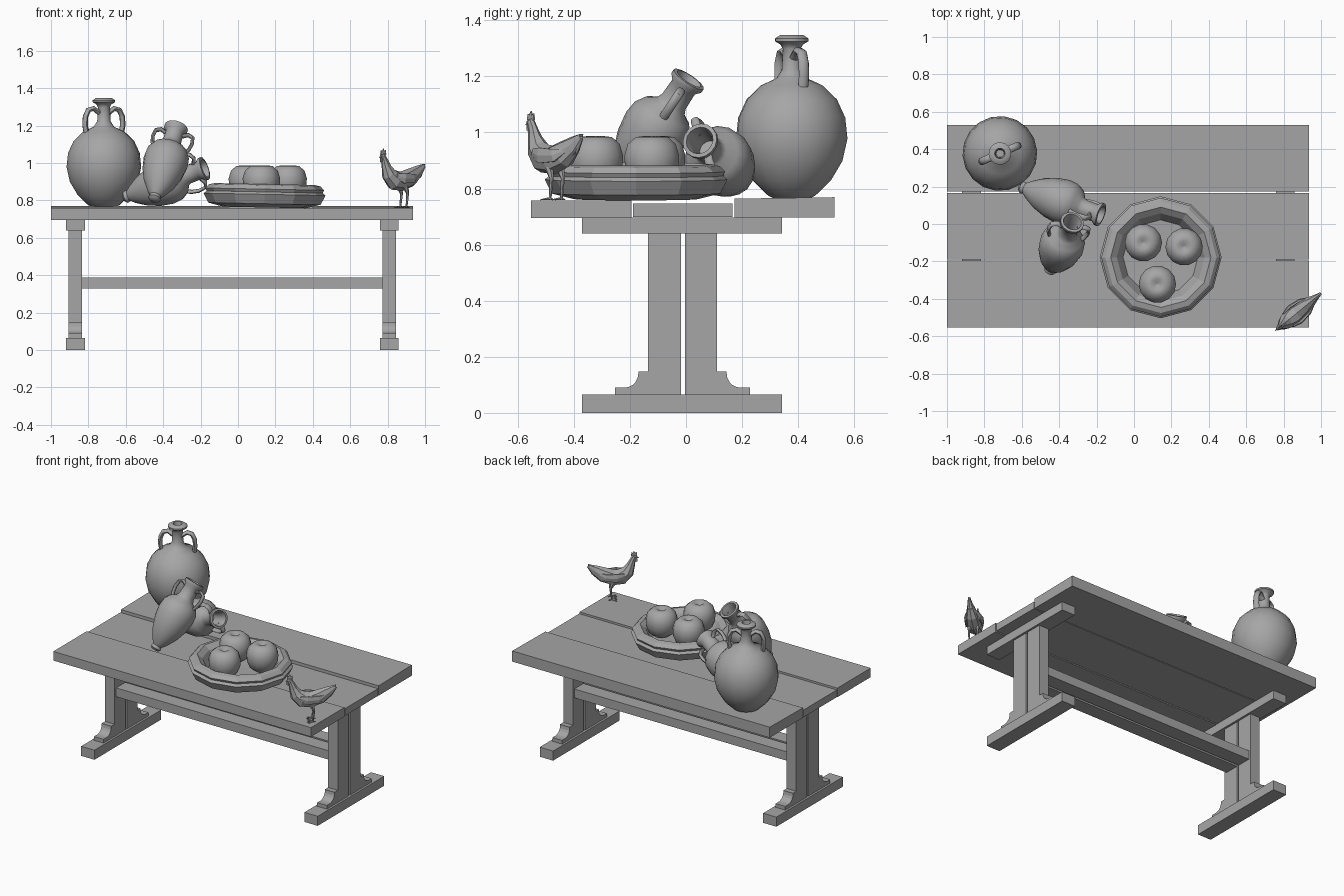
import bpy, bmesh, math
from mathutils import Matrix, Vector

if "Cube" in bpy.data.objects:
    bpy.data.objects.remove(bpy.data.objects["Cube"])

grey = bpy.data.materials.new("plain grey")
grey.use_nodes = True
grey.diffuse_color = (0.38, 0.38, 0.38, 1)
grey.node_tree.nodes["Principled BSDF"].inputs["Base Color"].default_value = grey.diffuse_color


def finish(name, bm, matrix=None, smooth=None):
    bmesh.ops.recalc_face_normals(bm, faces=bm.faces)
    mesh = bpy.data.meshes.new(name)
    bm.to_mesh(mesh)
    bm.free()
    mesh.materials.append(grey)
    obj = bpy.data.objects.new(name, mesh)
    bpy.context.collection.objects.link(obj)
    if matrix:
        obj.matrix_world = matrix
    if smooth:
        bpy.ops.object.select_all(action='DESELECT')
        obj.select_set(True)
        bpy.context.view_layer.objects.active = obj
        bpy.ops.object.shade_smooth_by_angle(angle=math.radians(smooth))
    return obj


def box(name, x, y, z):
    bm = bmesh.new()
    bmesh.ops.create_cube(bm, size=1)
    size = [b - a for a, b in (x, y, z)]
    mid = [(a + b) / 2 for a, b in (x, y, z)]
    bm.transform(Matrix.Translation(mid) @ Matrix.Diagonal((*size, 1)))
    return finish(name, bm)


def loft(name, rings, matrix=None, smooth=None):
    # Skin closed rings and cap both ends
    bm = bmesh.new()
    loops = [[bm.verts.new(p) for p in ring] for ring in rings]
    n = len(loops[0])
    for a, b in zip(loops, loops[1:]):
        for i in range(n):
            bm.faces.new((a[i], a[(i + 1) % n], b[(i + 1) % n], b[i]))
    bm.faces.new(loops[0])
    bm.faces.new(loops[-1])
    return finish(name, bm, matrix, smooth)


def lathe(name, profile, sides, matrix, smooth=None):
    angles = [2 * math.pi * i / sides for i in range(sides)]
    rings = [[Vector((r * math.cos(a), r * math.sin(a), z)) for a in angles] for r, z in profile]
    return loft(name, rings, matrix, smooth)


def sweep(name, path, radii, side, matrix=None, sides=8, smooth=None):
    # radii: (in-plane, sideways) half sizes per path point
    pts = [Vector(p) for p in path]
    side = Vector(side).normalized()
    rings = []
    for i, p in enumerate(pts):
        t = (pts[min(i + 1, len(pts) - 1)] - pts[max(i - 1, 0)]).normalized()
        n = side.cross(t).normalized()
        h, w = radii[i]
        rings.append([p + n * h * math.sin(a) + side * w * math.cos(a)
                      for a in (2 * math.pi * k / sides for k in range(sides))])
    return loft(name, rings, matrix, smooth)


def plate(name, outline, axis, thickness, matrix=None):
    # Flat outline extruded symmetrically along an axis
    half = Vector(axis) * thickness / 2
    rings = [[Vector(p) + half * s for p in outline] for s in (-1, 1)]
    return loft(name, rings, matrix)


def frame(origin, axis, side):
    z = Vector(axis).normalized()
    s = Vector(side)
    x = (s - z * s.dot(z)).normalized()
    m = Matrix((x, z.cross(x), z)).transposed().to_4x4()
    m.translation = origin
    return m


# Table top planks
box("front_plank", (-1, 0.935), (-0.553, -0.195), (0.695, 0.757))
box("middle_plank", (-1, 0.935), (-0.189, 0.166), (0.698, 0.747))
back_plank = box("back_plank", (-1, 0.935), (0.173, 0.53), (0.697, 0.764))
for v in back_plank.data.vertices:
    if v.co.z > 0.7 and v.co.y > 0.4:
        v.co.z += 0.005

# Trestles
for end, cx in (("right", -0.869), ("left", 0.808)):
    wide, thin = (cx - 0.05, cx + 0.05), (cx - 0.036, cx + 0.036)
    box(end + "_foot", wide, (-0.37, 0.343), (0, 0.065))
    box(end + "_top_bar", wide, (-0.37, 0.343), (0.64, 0.697))
    box(end + "_front_post", thin, (-0.135, -0.018), (0.065, 0.697))
    box(end + "_back_post", thin, (-0.003, 0.11), (0.065, 0.697))
    for part, y0, d in (("front", -0.135, -1), ("back", 0.11, 1)):
        arc = [(0.085 - 0.05 * math.cos(a), 0.14 - 0.05 * math.sin(a))
               for a in (math.pi / 2 * k / 5 for k in range(6))]
        shape = [(0, 0.065), (0, 0.148), (0.035, 0.148)] + arc + [(0.118, 0.09), (0.118, 0.065)]
        plate(f"{end}_{part}_bracket", [(cx, y0 + d * y, z) for y, z in shape], (1, 0, 0), 0.072)

# Stretcher rails
for part, ys in (("front", (-0.118, -0.018)), ("back", (-0.003, 0.095))):
    box(part + "_rail", (-0.84, 0.78), ys, (0.328, 0.388))

# Large jug
jug = frame((-0.717, 0.377, 0.763), (0, 0, 1), (0.92, 0.4, 0))
lathe("large_jug", [(0.06, 0), (0.085, 0.012), (0.14, 0.065), (0.182, 0.135), (0.2, 0.215),
                    (0.192, 0.29), (0.162, 0.355), (0.11, 0.405), (0.055, 0.43), (0.036, 0.46),
                    (0.032, 0.535), (0.04, 0.55), (0.06, 0.562), (0.06, 0.572), (0.042, 0.584),
                    (0.028, 0.584), (0.022, 0.55), (0.02, 0.48)], 18, jug, 50)
for part, d in (("right", -1), ("left", 1)):
    path = [(0.028, 0.505), (0.06, 0.528), (0.09, 0.52), (0.107, 0.485), (0.11, 0.44), (0.1, 0.385)]
    sweep(part + "_jug_handle", [(d * r, 0, z) for r, z in path], [(0.014, 0.02)] * 6,
          (0, 1, 0), jug, 8, 50)

# Two small amphorae, one leaning on the other
amphora = [(0.022, 0), (0.034, 0.012), (0.03, 0.03), (0.05, 0.055), (0.085, 0.115), (0.11, 0.185),
           (0.121, 0.255), (0.116, 0.305), (0.095, 0.34), (0.06, 0.362), (0.05, 0.385),
           (0.048, 0.45), (0.064, 0.468), (0.064, 0.484), (0.05, 0.486), (0.04, 0.45), (0.038, 0.37)]
grip = [(0.042, 0.435), (0.075, 0.452), (0.102, 0.44), (0.108, 0.4), (0.1, 0.36), (0.085, 0.33)]
for name, base, axis, side in (
        ("leaning_amphora", (-0.45, -0.25, 0.8), (0.12, 0.26, 0.39), (1, 0, 0)),
        ("lying_amphora", (-0.61, 0.2, 0.815), (0.43, -0.15, 0.155), (0, -0.4, 0.9))):
    m = frame(base, axis, side)
    lathe(name, amphora, 16, m, 50)
    for k, d in enumerate((-1, 1)):
        sweep(f"{name}_handle_{k + 1}", [(d * r, 0, z) for r, z in grip], [(0.01, 0.016)] * 6,
              (0, 1, 0), m, 8, 50)

# Fruit dish
dish = Matrix.Translation((0.141, -0.178, 0.762)) @ Matrix.Rotation(0.02, 4, 'Y')
lathe("dish", [(0.22, 0), (0.3, 0.02), (0.326, 0.07), (0.31, 0.083), (0.318, 0.098), (0.298, 0.118),
               (0.268, 0.125), (0.235, 0.1), (0.2, 0.035), (0.05, 0.03)], 12, dish)

# Apples
for i, (x, y) in enumerate(((0.05, -0.1), (0.268, -0.122), (0.125, -0.322))):
    lathe(f"apple_{i + 1}", [(0.012, -0.078), (0.045, -0.088), (0.08, -0.06), (0.098, -0.015),
                             (0.1, 0.025), (0.088, 0.065), (0.06, 0.09), (0.03, 0.094), (0.008, 0.075)],
          14, Matrix.Translation((x, y, 0.893)), 60)

# Hen, built facing +x and turned towards the table corner
hen = Matrix.Translation((0.875, -0.472, 0)) @ Matrix.Rotation(math.atan2(-0.63, -0.77), 4, 'Z')
spine = [(-0.155, 0.985), (-0.115, 0.955), (-0.06, 0.922), (0, 0.902), (0.05, 0.907),
         (0.088, 0.94), (0.106, 0.98), (0.118, 1.015), (0.13, 1.038), (0.143, 1.036)]
girth = [(0.012, 0.008), (0.034, 0.02), (0.05, 0.04), (0.052, 0.05), (0.054, 0.05),
         (0.042, 0.038), (0.027, 0.024), (0.019, 0.016), (0.017, 0.014), (0.009, 0.008)]
sweep("hen_body", [(s, 0, z) for s, z in spine], girth, (0, 1, 0), hen, 8)
sweep("hen_beak", [(0.138, 0, 1.037), (0.157, 0, 1.028)], [(0.008, 0.006), (0.001, 0.001)],
      (0, 1, 0), hen, 5)
comb = [(0.108, 1.045), (0.112, 1.068), (0.12, 1.06), (0.126, 1.076), (0.134, 1.064),
        (0.144, 1.066), (0.146, 1.045), (0.13, 1.035)]
wattle = [(0.132, 1.03), (0.146, 1.03), (0.147, 1.008), (0.138, 1.002)]
tail = [(-0.07, 0.955), (-0.125, 0.985), (-0.158, 0.995), (-0.148, 0.965), (-0.13, 0.925), (-0.07, 0.89)]
for name, shape, width in (("hen_comb", comb, 0.006), ("hen_wattle", wattle, 0.01), ("hen_tail", tail, 0.016)):
    plate(name, [(s, 0, z) for s, z in shape], (0, 1, 0), width, hen)

# Hen wings, legs and toes
for part, d in (("left", 1), ("right", -1)):
    y = 0.026 * d
    sweep(part + "_wing", [(0.065, 0.042 * d, 0.93), (0.02, 0.05 * d, 0.918), (-0.05, 0.042 * d, 0.918),
                           (-0.105, 0.018 * d, 0.94)],
          [(0.015, 0.006), (0.032, 0.01), (0.026, 0.009), (0.004, 0.003)], (0, 1, 0), hen, 6)
    sweep(part + "_leg", [(-0.005, y, 0.875), (-0.02, y, 0.835), (-0.012, y, 0.762)],
          [(0.018, 0.015), (0.008, 0.007), (0.005, 0.005)], (0, 1, 0), hen, 6)
    for k, turn in enumerate((-0.6, 0, 0.6, math.pi)):
        reach = 0.035 if k < 3 else 0.02
        tip = (-0.012 + reach * math.cos(turn), y + reach * math.sin(turn), 0.76)
        sweep(f"{part}_toe_{k + 1}", [(-0.012, y, 0.765), tip], [(0.005, 0.005), (0.002, 0.002)],
              (-math.sin(turn), math.cos(turn), 0), hen, 5)
